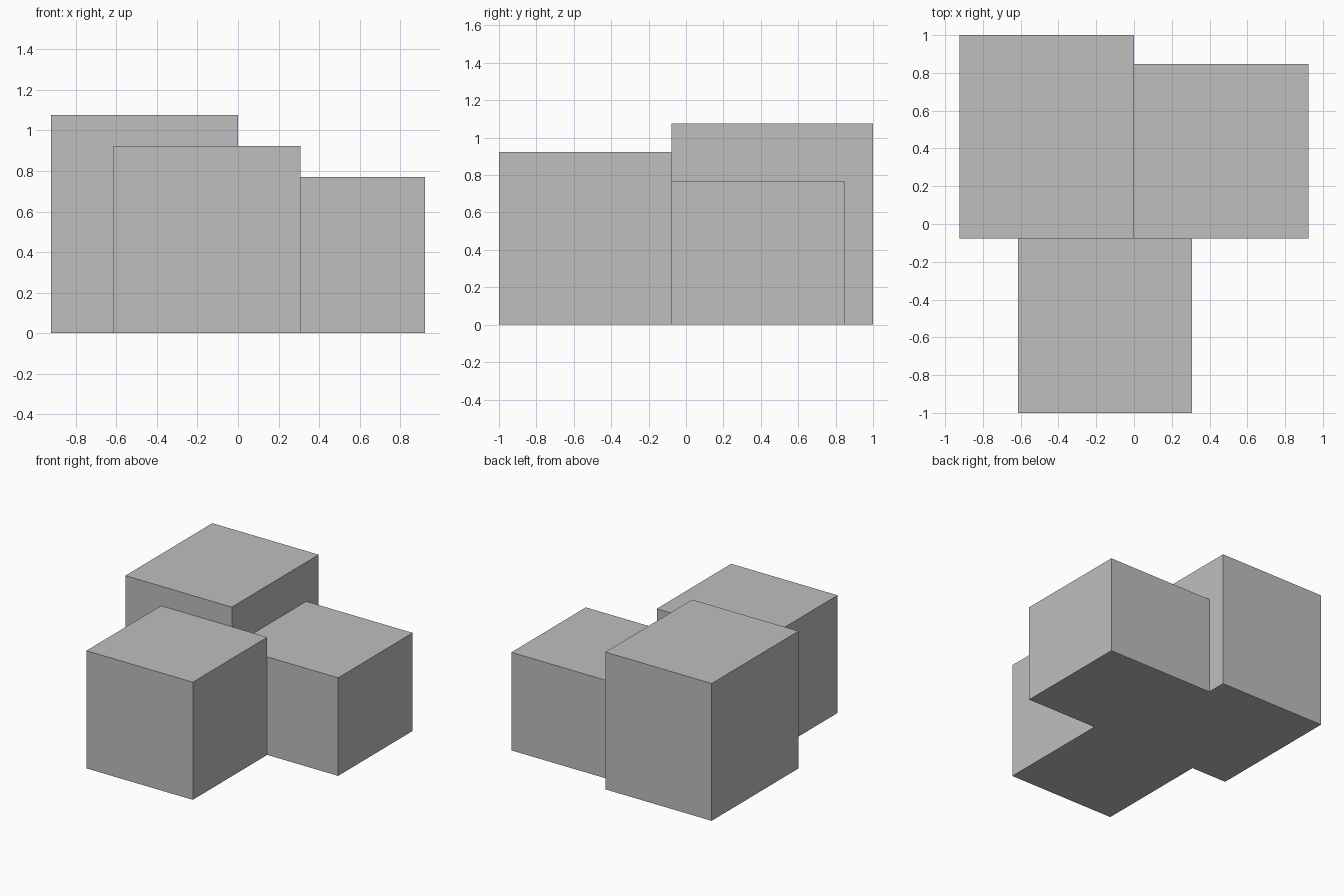
import bpy

if "Cube" in bpy.data.objects:
    bpy.data.objects.remove(bpy.data.objects["Cube"])

# One plain grey for the whole massing
grey = bpy.data.materials.new("light_grey")
grey.diffuse_color = (0.52, 0.52, 0.52, 1)
grey.use_nodes = True
grey.node_tree.nodes["Principled BSDF"].inputs["Base Color"].default_value = grey.diffuse_color

U = 1 / 13  # massing module


def block(name, x, y, height):
    """Box standing on the ground, spanning the given x and y ranges in modules."""
    bpy.ops.mesh.primitive_cube_add(
        size=1,
        location=(sum(x) / 2 * U, sum(y) / 2 * U, height / 2 * U))
    ob = bpy.context.object
    ob.name = name
    ob.scale = ((x[1] - x[0]) * U, (y[1] - y[0]) * U, height * U)
    bpy.ops.object.transform_apply(location=False, rotation=False, scale=True)
    ob.data.materials.append(grey)
    return ob


# Tall block at the back left, low block at the back right, middle block in front
block("tall_block", (-12, 0), (-1, 13), 14)
block("low_block", (0, 12), (-1, 11), 10)
block("front_block", (-8, 4), (-13, -1), 12)
